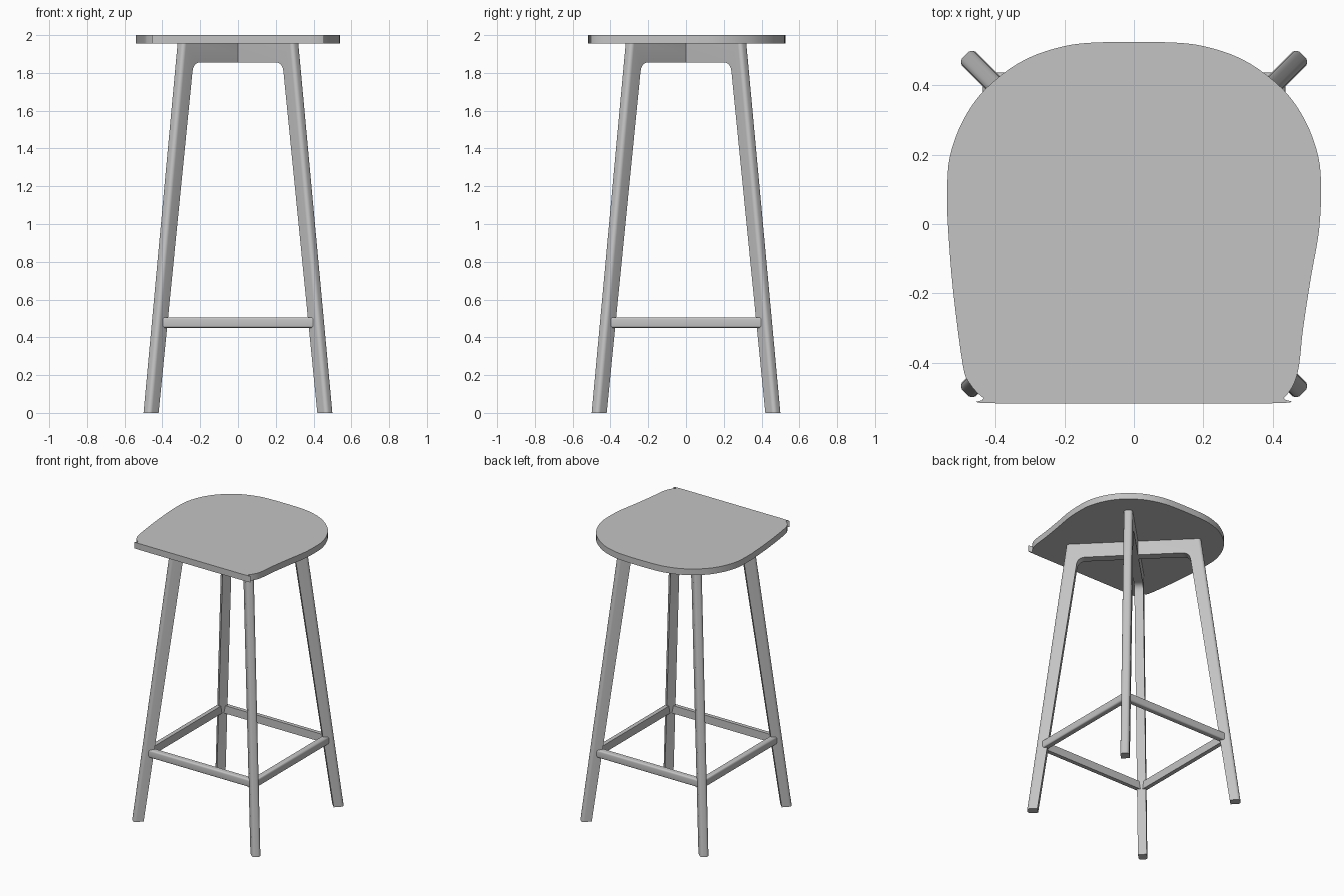
import bpy, bmesh, math
from mathutils import Vector, Matrix

if "Cube" in bpy.data.objects:
    bpy.data.objects.remove(bpy.data.objects["Cube"], do_unlink=True)

# One painted grey for the whole stool
GREY = (0.55, 0.55, 0.55, 1.0)
grey = bpy.data.materials.new("light_grey")
grey.use_nodes = True
grey.diffuse_color = GREY
grey.node_tree.nodes["Principled BSDF"].inputs["Base Color"].default_value = GREY


def finish(name, bm):
    """Turn a bmesh into a shaded object."""
    bmesh.ops.recalc_face_normals(bm, faces=bm.faces)
    mesh = bpy.data.meshes.new(name)
    bm.to_mesh(mesh)
    bm.free()
    mesh.materials.append(grey)
    obj = bpy.data.objects.new(name, mesh)
    bpy.context.collection.objects.link(obj)
    bpy.ops.object.select_all(action="DESELECT")
    obj.select_set(True)
    bpy.context.view_layer.objects.active = obj
    bpy.ops.object.shade_smooth_by_angle(angle=math.radians(32))
    return obj


def extrude_outline(points, offset):
    """Extrude a closed loop of points into a solid."""
    bm = bmesh.new()
    face = bm.faces.new([bm.verts.new(p) for p in points])
    new = bmesh.ops.extrude_face_region(bm, geom=[face], use_keep_orig=True)["geom"]
    bmesh.ops.translate(bm, vec=offset, verts=[v for v in new if isinstance(v, bmesh.types.BMVert)])
    return bm


def smooth_loop(points, steps):
    """Closed smooth curve through the points."""
    pts = [Vector(p) for p in points]
    n, out = len(pts), []
    for i in range(n):
        a, b, c, d = (pts[(i + k) % n] for k in (-1, 0, 1, 2))
        if (c - b).length > 0.5:      # straight front edge
            out.append(b)
            continue
        for s in range(steps):
            t = s / steps
            out.append(0.5 * (2 * b + (c - a) * t + (2 * a - 5 * b + 4 * c - d) * t * t
                              + (3 * b - a - 3 * c + d) * t ** 3))
    return out


# Seat: rounded back, straight front, slightly uneven flanks
back_half = [(0.54, 0.1), (0.532, 0.195), (0.495, 0.297), (0.432, 0.387),
             (0.332, 0.465), (0.227, 0.507), (0.113, 0.524)]
left_flank = [(0.387, -0.518), (0.432, -0.502), (0.462, -0.46), (0.477, -0.405),
              (0.488, -0.303), (0.511, -0.153), (0.534, -0.02)]
right_flank = [(-0.538, 0.0), (-0.523, -0.19), (-0.495, -0.405),
               (-0.475, -0.46), (-0.434, -0.503), (-0.387, -0.518)]
outline = left_flank + back_half + [(-x, y) for x, y in reversed(back_half)] + right_flank
SEAT_BOTTOM = 1.956
loop = [(p.x, p.y, SEAT_BOTTOM) for p in smooth_loop(outline, 4)]
finish("seat", extrude_outline(loop, (0, 0, 2 - SEAT_BOTTOM)))

# Leg frames: two crossed arches with rounded outer edges and filleted inner corners
THICK = 0.057
foot_out, foot_in = Vector((0.69, 0)), Vector((0.622, 0))
top_out, corner = Vector((0.435, SEAT_BOTTOM)), Vector((0.362, 1.855))
start = corner + (foot_in - corner).normalized() * 0.05
end = corner - Vector((0.05, 0))
fillet = [start.lerp(corner, t / 6).lerp(corner.lerp(end, t / 6), t / 6) for t in range(7)]
half = [top_out, foot_out, foot_in] + fillet
arch = half + [Vector((-p.x, p.y)) for p in reversed(half)]

for name, angle in (("leg_frame_a", 45), ("leg_frame_b", 135)):
    bm = extrude_outline([(p.x, -THICK / 2, p.y) for p in arch], (0, THICK, 0))
    outer = []
    for e in bm.edges:
        a, b = (v.co for v in e.verts)
        same_side = a.x * b.x > 0 and abs(a.y - b.y) < 0.001
        if same_side and abs(a.z - b.z) > 1.9:
            outer.append(e)
    bmesh.ops.bevel(bm, geom=outer, offset=0.02, segments=5, profile=0.5, affect="EDGES")
    bmesh.ops.rotate(bm, cent=(0, 0, 0), matrix=Matrix.Rotation(math.radians(angle), 3, "Z"),
                     verts=bm.verts)
    finish(name, bm)

# Footrest: square ring of four bars, rounded on the outside, mitred inside the legs
OUT, INN, LOW, HIGH, R = 0.437, 0.4, 0.45, 0.506, 0.012
section = [(INN, HIGH), (INN, LOW)]
for cz, first in ((LOW + R, -90), (HIGH - R, 0)):
    for k in range(5):
        a = math.radians(first + 22.5 * k)
        section.append((OUT - R + R * math.cos(a), cz + R * math.sin(a)))
bm = bmesh.new()
rings = [[bm.verts.new((sx * d, sy * d, z)) for d, z in section]
         for sx, sy in ((1, 1), (-1, 1), (-1, -1), (1, -1))]
for i in range(4):
    a, b = rings[i], rings[(i + 1) % 4]
    for j in range(len(section)):
        k = (j + 1) % len(section)
        bm.faces.new((a[j], a[k], b[k], b[j]))
finish("footrest", bm)
